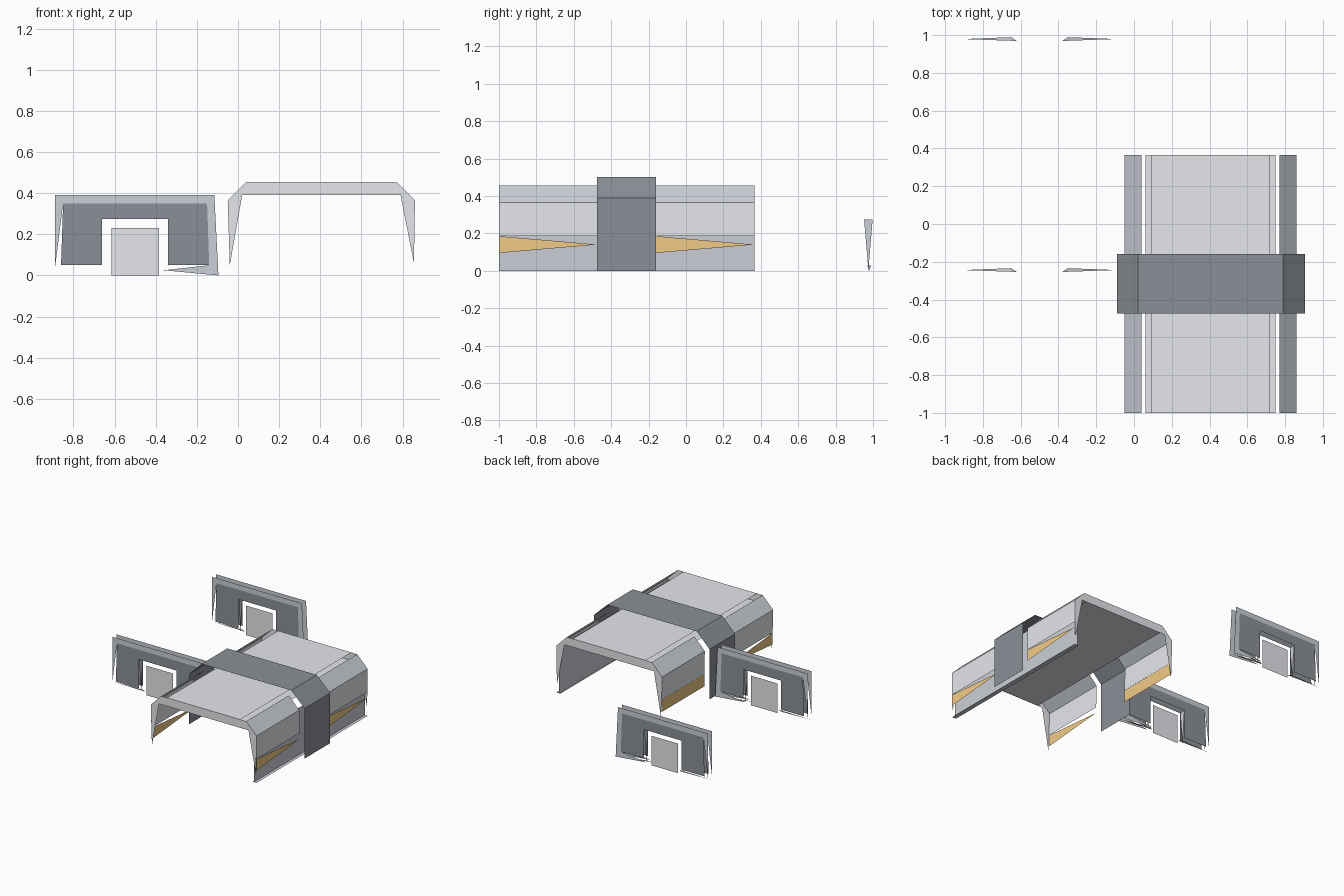
import bpy

if "Cube" in bpy.data.objects:
    bpy.data.objects.remove(bpy.data.objects["Cube"])


def material(name, rgb):
    m = bpy.data.materials.new(name)
    m.diffuse_color = (*rgb, 1)
    m.use_nodes = True
    m.node_tree.nodes["Principled BSDF"].inputs["Base Color"].default_value = m.diffuse_color
    return m


dark = material("dark_grey", (0.26, 0.28, 0.31))
mid = material("mid_grey", (0.6, 0.63, 0.68))
light = material("light_grey", (0.78, 0.8, 0.83))
gold = material("amber", (0.88, 0.6, 0.24))


def faces(name, polys, mat=None):
    verts, idx = [], []
    for p in polys:
        idx.append(list(range(len(verts), len(verts) + len(p))))
        verts += p
    me = bpy.data.meshes.new(name)
    me.from_pydata(verts, [], idx)
    me.update()
    ob = bpy.data.objects.new(name, me)
    bpy.context.collection.objects.link(ob)
    if mat:
        me.materials.append(mat)
    return ob


def sheet(name, profile, y0, y1, mat=None):
    """Open shell: an (x, z) profile run along y."""
    return faces(name, [[(a, y0, b), (c, y0, d), (c, y1, d), (a, y1, b)]
                        for (a, b), (c, d) in zip(profile, profile[1:])], mat)


def flat(name, polys, y, mat=None):
    """Upright faces drawn as (x, z) at one y."""
    return faces(name, [[(x, y, z) for x, z in p] for p in polys], mat)


FRONT, BACK = -1.0, 0.365
BAND0, BAND1 = -0.475, -0.16
HALVES = (("front", FRONT, BAND0), ("back", BAND1, BACK))

# Tunnel body: roof above a wider ceiling, then walls and shoulders either side of the band
sheet("roof", [(0.09, 0.455), (0.72, 0.455)], FRONT, BACK, light)
sheet("ceiling", [(0.06, 0.392), (0.75, 0.392)], FRONT, BACK, light)
for end, y0, y1 in HALVES:
    sheet(f"left_{end}_wall", [(-0.045, 0.185), (-0.05, 0.365)], y0, y1, light)
    sheet(f"left_{end}_shoulder", [(-0.05, 0.365), (0.04, 0.455)], y0, y1, mid)
    sheet(f"right_{end}_wall", [(0.86, 0.365), (0.86, 0.185)], y0, y1, light)
    sheet(f"right_{end}_shoulder", [(0.77, 0.455), (0.86, 0.365)], y0, y1, mid)
sheet("right_inner_wall", [(0.836, 0.365), (0.836, 0.0)], FRONT, BACK, mid)
sheet("right_foot_rail", [(0.825, 0.0), (0.86, 0.0)], FRONT, BACK, mid)

# Arched end faces with tapering legs
arch = [[(-0.05, 0.365), (-0.04, 0.05), (0.02, 0.39), (0.04, 0.455)],
        [(0.04, 0.455), (0.02, 0.39), (0.79, 0.39), (0.77, 0.455)],
        [(0.77, 0.455), (0.79, 0.39), (0.855, 0.06), (0.86, 0.365)]]
flat("front_arch", arch, FRONT, light)
flat("back_arch", arch, BACK, light)

# Dark band wrapped over the body
sheet("band", [(-0.09, 0), (-0.09, 0.39), (0.02, 0.5), (0.79, 0.5), (0.905, 0.39), (0.905, 0)],
      BAND0, BAND1, dark)

# Amber side stripes
for side, x in (("right", 0.86), ("left", -0.046)):
    for end, y0, y1 in HALVES:
        shape = [(x, y0, 0.095), (x, y0, 0.185), (x, y1, 0.14)]
        if (side, end) == ("left", "back"):
            shape = [(x, y0, 0.09), (x, y0, 0.185), (x, y1, 0.185), (x, y1, 0.09)]
        faces(f"{side}_{end}_stripe", [shape], gold)

# Two gateway panels, each a hollow pair of faces around a doorway
gate = [[(-0.86, 0.05), (-0.66, 0.05), (-0.66, 0.275), (-0.34, 0.275),
         (-0.34, 0.05), (-0.14, 0.05), (-0.15, 0.35), (-0.85, 0.35)]]
rim = [[(-0.85, 0.35), (-0.15, 0.35), (-0.115, 0.39), (-0.89, 0.39)],
       [(-0.89, 0.39), (-0.89, 0.03), (-0.85, 0.35)],
       [(-0.15, 0.35), (-0.14, 0.05), (-0.095, 0.0), (-0.115, 0.39)],
       [(-0.36, 0.025), (-0.095, 0.0), (-0.14, 0.05)]]
for n, yc in (("front", -0.248), ("back", 0.975)):
    for s, y in (("outer", yc - 0.025), ("inner", yc + 0.025)):
        flat(f"{n}_gate_{s}", gate, y, dark)
        flat(f"{n}_gate_rim_{s}", rim, y, mid)
    flat(f"{n}_door", [[(-0.615, 0), (-0.385, 0), (-0.385, 0.23), (-0.615, 0.23)]], yc, light)
    # Wedge-shaped door jambs and slivers along the foot
    for s, m, tip in (("right", 1, 0.0), ("left", -1, 0.027)):
        def px(d):
            return -0.5 + m * d
        faces(f"{n}_{s}_jamb", [[(px(0.16), yc - 0.023, 0.275), (px(0.16), yc + 0.023, 0.275),
                                 (px(0.16), yc, 0.005)]], mid)
        faces(f"{n}_{s}_foot", [[(px(0.405), yc + 0.004, tip), (px(0.12), yc - 0.006, 0.027),
                                 (px(0.15), yc + 0.014, 0.027)]], mid)
